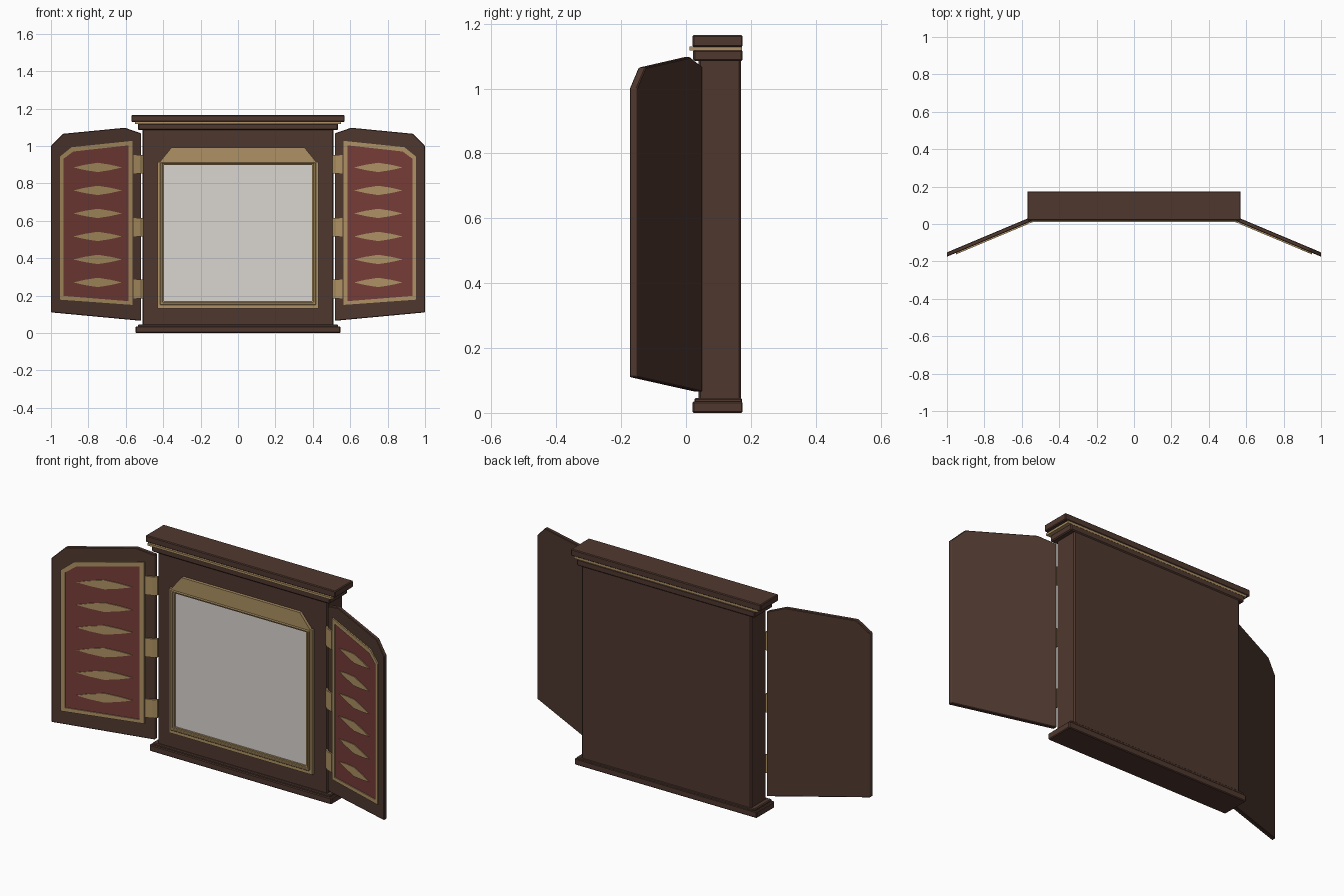
import bpy
import bmesh

if "Cube" in bpy.data.objects:
    bpy.data.objects.remove(bpy.data.objects["Cube"], do_unlink=True)


def material(name, rgb):
    m = bpy.data.materials.new(name)
    m.use_nodes = True
    color = (*rgb, 1)
    m.diffuse_color = color
    bsdf = m.node_tree.nodes["Principled BSDF"]
    bsdf.inputs["Base Color"].default_value = color
    bsdf.inputs["Roughness"].default_value = 0.7
    return m


WOOD = material("dark wood", (0.078, 0.039, 0.028))
RED = material("red panel", (0.18, 0.046, 0.038))
GOLD = material("old gold", (0.42, 0.285, 0.125))
GLASS = material("pale glass", (0.70, 0.66, 0.63))


def finish(name, bm, mat, bevel=0):
    bmesh.ops.recalc_face_normals(bm, faces=bm.faces)
    mesh = bpy.data.meshes.new(name)
    bm.to_mesh(mesh)
    bm.free()
    mesh.materials.append(mat)
    obj = bpy.data.objects.new(name, mesh)
    bpy.context.collection.objects.link(obj)
    if bevel:
        mod = obj.modifiers.new("Bevel", "BEVEL")
        mod.width = bevel
        mod.segments = 1
    return obj


def flat(x):
    return 0


def door_y(x):
    """Back surface of an opened door, swung towards the front."""
    return 0.05 - 0.42 * (abs(x) - 0.52)


def prism(name, outline, front, back, mat, hole=None, slope=flat, bevel=0):
    """Extrude an (x, z) outline along y, optionally with a matching hole."""
    bm = bmesh.new()

    def loop(points, y):
        return [bm.verts.new((x, y + slope(x), z)) for x, z in points]

    f, b = loop(outline, front), loop(outline, back)
    n = len(outline)
    if hole:
        hf, hb = loop(hole, front), loop(hole, back)
        pairs = [(f, b), (f, hf), (b, hb), (hf, hb)]
    else:
        pairs = [(f, b)]
        bm.faces.new(f)
        bm.faces.new(b)
    for p, q in pairs:
        for i in range(n):
            j = (i + 1) % n
            bm.faces.new((p[i], p[j], q[j], q[i]))
    return finish(name, bm, mat, bevel)


def rect(w, z0, z1):
    return [(-w, z0), (w, z0), (w, z1), (-w, z1)]


# Cabinet body, plinth and cornice
prism("cabinet_body", rect(0.51, 0.02, 1.14), 0.038, 0.17, WOOD, bevel=0.006)
prism("plinth", rect(0.547, 0, 0.035), 0.02, 0.175, WOOD, bevel=0.004)
prism("plinth_top", rect(0.535, 0.03, 0.046), 0.026, 0.173, WOOD, bevel=0.004)
prism("cornice_lower", rect(0.535, 1.085, 1.12), 0.022, 0.175, WOOD, bevel=0.005)
prism("cornice_gold_strip", rect(0.552, 1.118, 1.13), 0.011, 0.172, GOLD)
prism("cornice_top", rect(0.57, 1.129, 1.165), 0.02, 0.175, WOOD, bevel=0.004)

# Window with stepped gold frame and sloped header
prism("window_glass", rect(0.40, 0.16, 0.905), 0.028, 0.04, GLASS)
prism("frame_outer", rect(0.43, 0.13, 0.915), 0.022, 0.04, GOLD,
      hole=rect(0.405, 0.16, 0.902))
prism("frame_inner", rect(0.417, 0.15, 0.91), 0.012, 0.035, GOLD,
      hole=rect(0.403, 0.163, 0.903), bevel=0.003)
prism("frame_lip", rect(0.405, 0.161, 0.905), 0.018, 0.035, GOLD,
      hole=rect(0.395, 0.17, 0.898))
prism("frame_header", [(-0.42, 0.912), (0.42, 0.912), (0.355, 0.992), (-0.355, 0.992)],
      0.022, 0.04, GOLD)

DOOR = [(0.519, 0.065), (1, 0.11), (1, 1), (0.935, 1.065), (0.605, 1.097), (0.519, 1.068)]
TRIM = [(0.565, 0.15), (0.952, 0.178), (0.952, 0.943), (0.89, 0.993), (0.565, 1.027)]
PANEL = [(0.586, 0.17), (0.932, 0.198), (0.932, 0.932), (0.88, 0.97), (0.586, 1.003)]
SPIKE = [(-0.13, 0), (-0.07, -0.014), (0, -0.025), (0.07, -0.014),
         (0.13, 0), (0.07, 0.014), (0, 0.025), (-0.07, 0.014)]
HINGE = [(0.56, 0.003), (0.525, 0.016), (0.505, 0.031), (0.505, 0.042), (0.56, 0.014)]


def hinge(name, side, z):
    bm = bmesh.new()
    face = bm.faces.new([bm.verts.new((side * x, y, z - 0.05)) for x, y in HINGE])
    ext = bmesh.ops.extrude_face_region(bm, geom=[face])
    bmesh.ops.translate(bm, vec=(0, 0, 0.1),
                        verts=[v for v in ext["geom"] if isinstance(v, bmesh.types.BMVert)])
    bm.faces.ensure_lookup_table()
    finish(name, bm, GOLD)


# Two open doors with red panels, spindle ornaments and hinges
for side, label in ((1, "left"), (-1, "right")):
    def mirrored(points):
        return [(side * x, z) for x, z in points]

    prism(f"{label}_door", mirrored(DOOR), -0.023, 0, WOOD, slope=door_y, bevel=0.003)
    prism(f"{label}_door_trim", mirrored(TRIM), -0.031, -0.02, GOLD,
          hole=mirrored(PANEL), slope=door_y)
    prism(f"{label}_door_panel", mirrored(PANEL), -0.026, -0.021, RED, slope=door_y)
    for i in range(6):
        z = 0.27 + i * 0.123
        spindle = [(0.75 + x, z + dz) for x, dz in SPIKE]
        prism(f"{label}_spindle_{i + 1}", mirrored(spindle), -0.030, -0.024, GOLD,
              slope=door_y)
    for i, z in enumerate((0.235, 0.565, 0.902)):
        hinge(f"{label}_hinge_{i + 1}", side, z)
